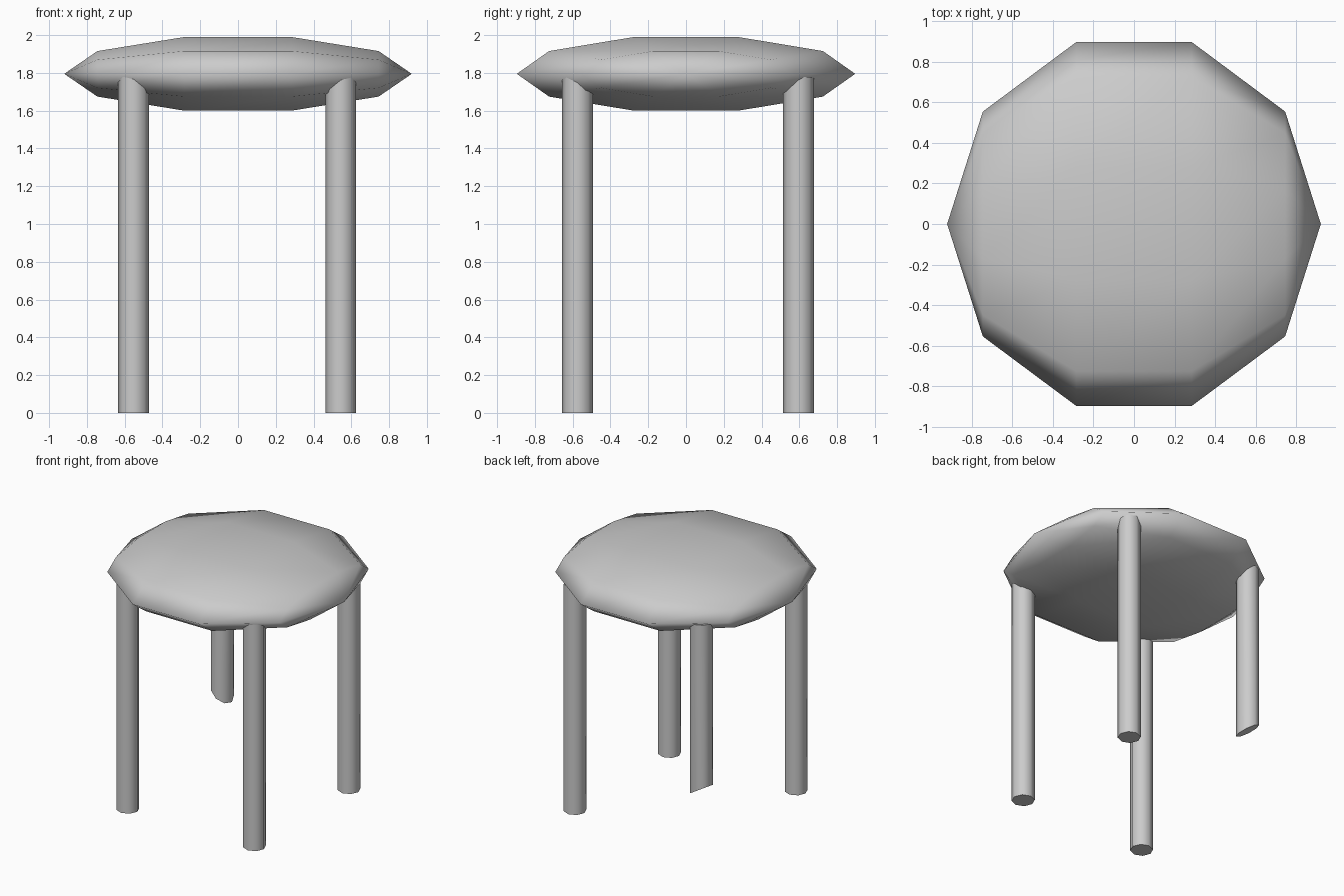
import bpy
import math
from mathutils import Matrix

cube = bpy.data.objects.get("Cube")
if cube:
    bpy.data.objects.remove(cube, do_unlink=True)

# One plain grey for the whole stool
grey = bpy.data.materials.new("plain_grey")
grey.use_nodes = True
grey.diffuse_color = (0.6, 0.6, 0.6, 1)
grey.node_tree.nodes["Principled BSDF"].inputs["Base Color"].default_value = (0.6, 0.6, 0.6, 1)

LEG_RADIUS = 0.082
LEG_TOP = 1.777


def finish(name):
    obj = bpy.context.object
    obj.name = name
    obj.data.materials.append(grey)
    return obj


# Seat: squashed low-poly sphere lying with its poles along x
bpy.ops.mesh.primitive_uv_sphere_add(segments=10, ring_count=5, radius=1)
seat = finish("seat")
seat.data.transform(Matrix.Rotation(math.radians(90), 4, "Y"))
seat.data.transform(Matrix.Diagonal((0.92, 0.942, 0.2155, 1)))
seat.location = (0, 0, 1.795)
bpy.ops.object.shade_smooth()


# Legs: eight-sided posts running up into the seat
def leg(name, x, y):
    bpy.ops.mesh.primitive_cylinder_add(vertices=8, radius=LEG_RADIUS, depth=LEG_TOP,
                                        location=(x, y, LEG_TOP / 2))
    obj = finish(name)
    bpy.ops.object.shade_smooth_by_angle(angle=math.radians(60))
    return obj


leg("front_left_leg", 0.544, -0.574)
leg("front_right_leg", -0.552, -0.574)
leg("back_left_leg", 0.544, 0.596)
broken_leg = leg("back_right_leg", -0.552, 0.596)

# Broken end of the short leg: raise its foot to a slanted cut
for v in broken_leg.data.vertices:
    if v.co.z < 0:
        v.co.z += 0.46 - 0.6 * v.co.x + 0.14 * v.co.y
